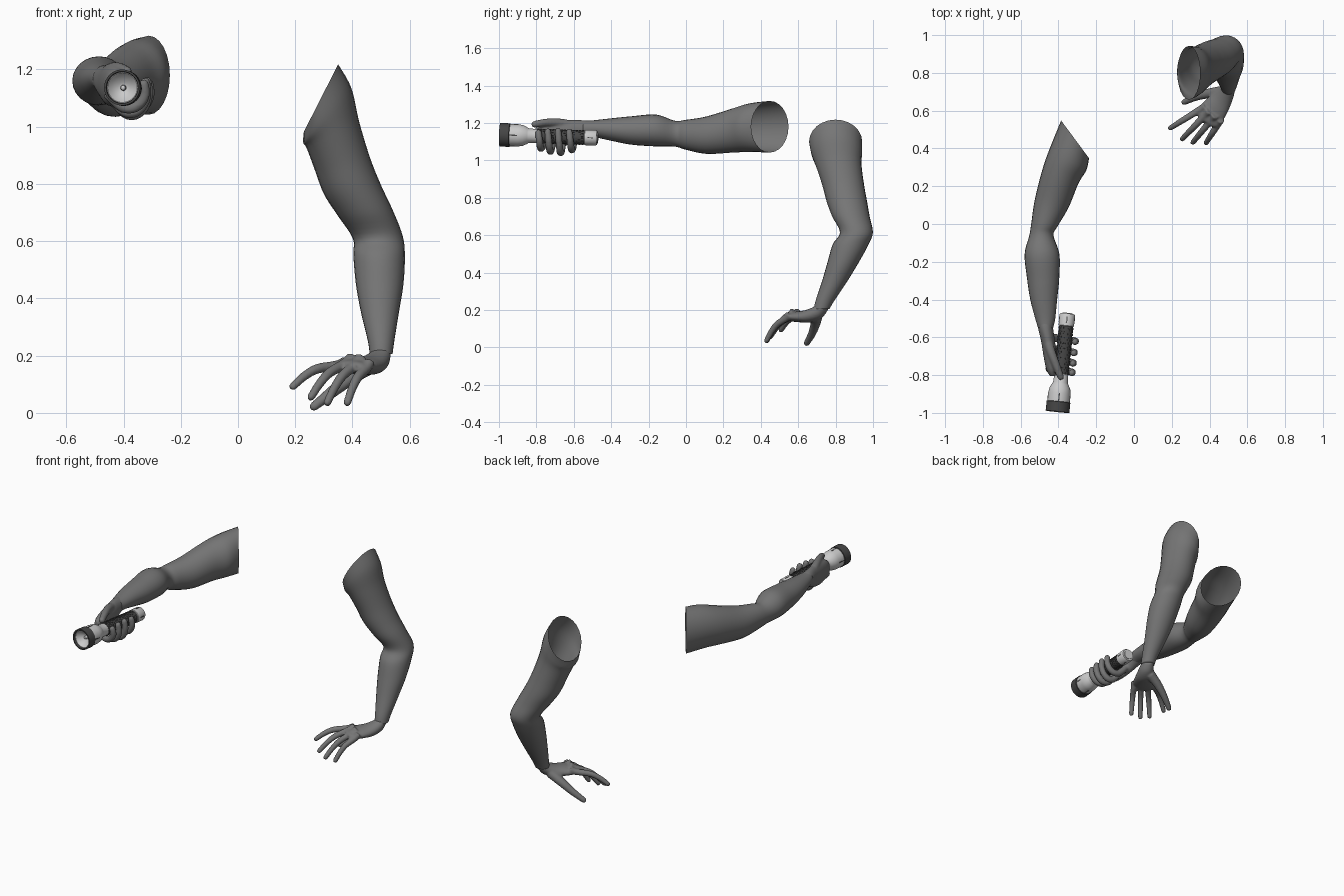
import bpy, bmesh, math
from mathutils import Vector, Matrix

if "Cube" in bpy.data.objects:
    bpy.data.objects.remove(bpy.data.objects["Cube"])


def material(name, v):
    m = bpy.data.materials.new(name)
    m.diffuse_color = (v, v, v, 1)
    m.use_nodes = True
    m.node_tree.nodes["Principled BSDF"].inputs["Base Color"].default_value = m.diffuse_color
    return m


SKIN = material("sleeve_grey", 0.18)
LIGHT = material("light_metal", 0.6)
DARK = material("dark_rubber", 0.06)


def finish(name, bm, mat, angle=None):
    bmesh.ops.recalc_face_normals(bm, faces=bm.faces)
    me = bpy.data.meshes.new(name)
    bm.to_mesh(me)
    bm.free()
    me.materials.append(mat)
    ob = bpy.data.objects.new(name, me)
    bpy.context.collection.objects.link(ob)
    for p in me.polygons:
        p.use_smooth = True
    if angle:
        bpy.context.view_layer.objects.active = ob
        ob.select_set(True)
        bpy.ops.object.shade_smooth_by_angle(angle=math.radians(angle))
        ob.select_set(False)
    return ob


def spline(a, b, c, d, t):
    return 0.5 * (2 * b + (c - a) * t + (2 * a - 5 * b + 4 * c - d) * t * t
                  + (3 * b - a - 3 * c + d) * t ** 3)


def resample(rows, steps):
    out, n = [], len(rows)
    for i in range(n - 1):
        pick = [rows[max(i - 1, 0)], rows[i], rows[i + 1], rows[min(i + 2, n - 1)]]
        for s in range(steps):
            out.append([spline(*col, s / steps) for col in zip(*pick)])
    return out + [rows[-1]]


def loft(bm, rings, seg=24, caps=(True, True)):
    """rings: (centre, half axis u, half axis v)"""
    loops = []
    for c, u, v in rings:
        loops.append([bm.verts.new(c + u * math.cos(k * math.tau / seg) + v * math.sin(k * math.tau / seg))
                      for k in range(seg)])
    for a, b in zip(loops, loops[1:]):
        for k in range(seg):
            bm.faces.new((a[k], a[(k + 1) % seg], b[(k + 1) % seg], b[k]))
    if caps[0]:
        bm.faces.new(loops[0][::-1])
    if caps[1]:
        bm.faces.new(loops[-1])


def limb(bm, rows, make, caps, steps=5):
    rows = [[Vector(p) for p in make(*r)] for r in rows]
    loft(bm, resample(rows, steps), caps=caps)


def finger(bm, pts, r0, r1, ref):
    """round tapered tube with a rounded tip"""
    pts = [p[0] for p in resample([[Vector(p)] for p in pts], 4)]
    n, rings = len(pts), []
    for i, p in enumerate(pts):
        t = (pts[min(i + 1, n - 1)] - pts[max(i - 1, 0)]).normalized()
        u = Vector(ref).cross(t).normalized()
        r = r0 + (r1 - r0) * i / (n - 1)
        rings.append((p, u * r, t.cross(u) * r))
    for d, k in ((0.5, 0.85), (0.85, 0.5)):
        rings.append((p + t * r * d, u * r * k, t.cross(u) * r * k))
    loft(bm, rings, 12)


def finish_hand(name, bm):
    ob = finish(name, bm, SKIN)
    m = ob.modifiers.new("fuse", 'REMESH')
    m.mode, m.voxel_size, m.use_smooth_shade = 'VOXEL', 0.006, True
    s = ob.modifiers.new("soften", 'SMOOTH')
    s.factor, s.iterations = 0.5, 4


# right arm: cx, cy, cz, half width x, slant y, half height z
arm_r = [(-.312, .448, 1.18, .074, -.10, .138), (-.35, .34, 1.175, .098, -.055, .13),
         (-.39, .25, 1.16, .096, -.035, .118), (-.435, .11, 1.135, .09, -.02, .1),
         (-.473, 0, 1.137, .07, -.01, .08), (-.49, -.06, 1.143, .064, 0, .069),
         (-.487, -.16, 1.16, .092, 0, .085), (-.481, -.29, 1.16, .085, 0, .076),
         (-.478, -.4, 1.165, .071, 0, .06), (-.47, -.5, 1.17, .053, 0, .044),
         (-.468, -.55, 1.168, .04, 0, .044)]
by_y = lambda x, y, z, w, s, h: ((x, y, z), (w, s, 0), (0, 0, h))
bm = bmesh.new()
limb(bm, arm_r, by_y, (False, True))
finish("right_arm", bm, SKIN)

# right hand wrapped round the torch
palm_r = [(-.47, -.5, 1.17, .044, 0, .038), (-.468, -.55, 1.165, .04, 0, .05),
          (-.455, -.62, 1.15, .037, 0, .066), (-.445, -.7, 1.14, .034, 0, .068),
          (-.435, -.77, 1.14, .029, 0, .055), (-.43, -.805, 1.145, .015, 0, .03)]
bm = bmesh.new()
limb(bm, palm_r, by_y, (True, True))
for y, drop in ((-.60, .068), (-.66, .083), (-.715, .076), (-.765, .06)):
    cx = -.352 + (y + .475) * .1
    path = []
    for k in range(7):
        a = math.radians(185 + k * 33)
        rx = .075 if k == 0 else .056
        path.append((cx + rx * math.cos(a), y - .004 * k, 1.125 + drop * math.sin(a)))
    finger(bm, path, .022, .018, (0, 1, 0))
finger(bm, [(-.462, -.58, 1.175), (-.445, -.66, 1.198), (-.415, -.74, 1.203), (-.388, -.81, 1.193)],
       .028, .018, (0, 0, 1))
finish_hand("right_hand", bm)

# left arm: cx, cy, cz, half width x, slant z, half depth y
arm_l = [(.29, .8, 1.1, .06, .118, .142), (.312, .806, 1.04, .084, .095, .135),
         (.332, .817, .97, .092, .045, .122), (.365, .84, .87, .097, .02, .112),
         (.4, .86, .78, .1, .015, .108), (.444, .882, .7, .096, .01, .1),
         (.488, .911, .615, .087, .005, .088), (.493, .88, .55, .09, 0, .096),
         (.495, .838, .45, .083, 0, .083), (.496, .793, .35, .066, 0, .067),
         (.5, .743, .25, .046, 0, .05), (.5, .725, .205, .04, 0, .042)]
bm = bmesh.new()
limb(bm, arm_l, lambda x, y, z, w, s, d: ((x, y, z), (w, 0, s), (0, d, 0)), (False, True))
finish("left_arm", bm, SKIN)

# left hand spread, palm down: cx, cy, cz, half width, half thickness
palm_l = [(.508, .742, .225, .032, .03), (.495, .708, .19, .043, .036), (.465, .66, .168, .057, .036),
          (.425, .605, .163, .07, .031), (.39, .56, .162, .07, .024), (.378, .544, .16, .055, .015)]
bm = bmesh.new()
limb(bm, palm_l, lambda x, y, z, w, h: ((x, y, z), (w * .8, -w * .6, 0), (-h * .2, -h * .3, h * .93)),
     (True, True))
tips = [((.348, .605, .165), (.192, .508, .092)), ((.375, .575, .172), (.255, .45, .055)),
        ((.41, .552, .168), (.312, .432, .036)), ((.447, .532, .155), (.382, .43, .036))]
for a, b in tips:
    a, b = Vector(a), Vector(b)
    bend = Vector((0, 0, .022))
    finger(bm, [a + (a - b) * .2, a, a.lerp(b, .45) + bend, a.lerp(b, .75) + bend * .8, b],
           .021, .014, (0, 0, 1))
finger(bm, [(.46, .7, .165), (.39, .69, .12), (.325, .672, .07), (.265, .645, .022)], .031, .016, (0, 0, 1))
finish_hand("left_hand", bm)

# torch, turned around its own axis
head, tail = Vector((-.405, -.994, 1.137)), Vector((-.352, -.475, 1.12))
AXIS = Matrix.Translation(head) @ (tail - head).to_track_quat('Z', 'Y').to_matrix().to_4x4()


def turned(name, profile, mat, seg=32):
    bm = bmesh.new()
    rings = [(Vector((0, 0, t)), Vector((r, 0, 0)), Vector((0, r, 0))) for t, r in profile]
    loft(bm, rings, seg)
    bm.transform(AXIS)
    finish(name, bm, mat, 35)


def blocks(name, spots, size, mat):
    bm = bmesh.new()
    for t, r, a in spots:
        m = Matrix.Rotation(a, 4, 'Z') @ Matrix.Translation((r, 0, t)) @ Matrix.Diagonal((*size, 1))
        bmesh.ops.create_cube(bm, size=1, matrix=m)
    bm.transform(AXIS)
    finish(name, bm, mat, 30)


turned("torch_bezel", [(.05, .04), (.012, .054), (0, .056), (0, .063), (.052, .063), (.055, .058)], DARK)
turned("torch_reflector", [(.05, .008), (.045, .02), (.03, .04), (.012, .052), (.012, .054), (.05, .054)], LIGHT)
turned("torch_bulb", [(.03, .003), (.033, .008), (.04, .01), (.052, .01)], LIGHT, 16)
turned("torch_head", [(.052, .059), (.1, .059), (.125, .055), (.148, .043), (.155, .039), (.2, .037)], LIGHT)
turned("torch_grip", [(.19, .034), (.193, .037), (.462, .037), (.465, .034)], DARK)
turned("torch_tail_cap", [(.455, .038), (.458, .041), (.515, .041), (.522, .037), (.522, .028), (.526, .027)], LIGHT)
blocks("torch_grip_studs", [(.205 + i * .016, .037, (j + i % 2 / 2) * math.tau / 14)
                            for i in range(16) for j in range(14)], (.005, .009, .01), DARK)
blocks("torch_head_slots", [(.075, .058, j * math.tau / 4) for j in range(4)], (.004, .006, .045), DARK)
blocks("torch_tail_slots", [(.49, .04, j * math.tau / 4) for j in range(4)], (.004, .005, .03), DARK)
